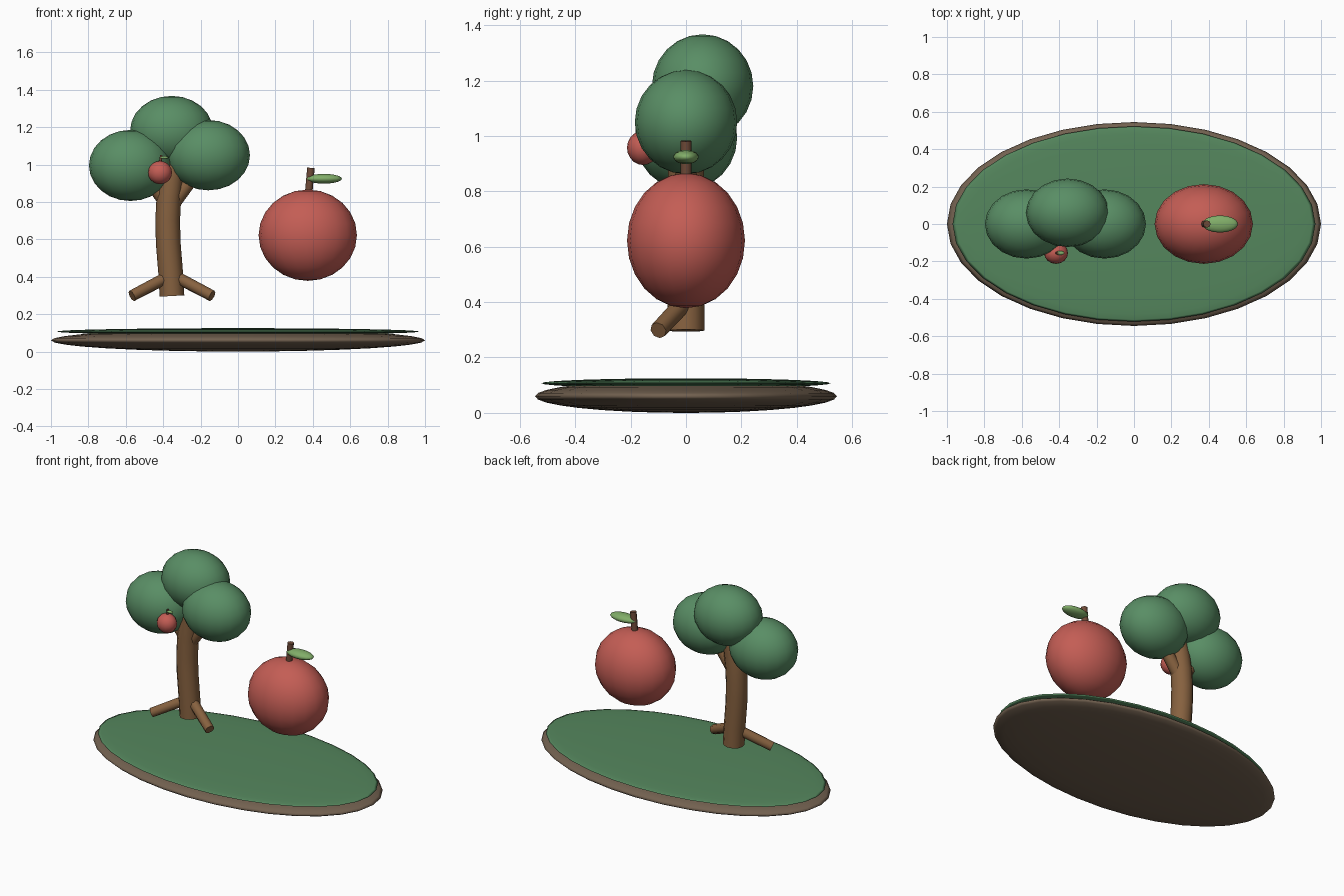
import bpy, math

if "Cube" in bpy.data.objects:
    bpy.data.objects.remove(bpy.data.objects["Cube"])

def mat(name, r, g, b):
    m = bpy.data.materials.new(name)
    m.diffuse_color = (r, g, b, 1)
    m.use_nodes = True
    m.node_tree.nodes["Principled BSDF"].inputs["Base Color"].default_value = m.diffuse_color
    return m

SOIL = mat("soil", 0.17, 0.12, 0.08)
GRASS = mat("grass", 0.09, 0.24, 0.11)
LEAVES = mat("leaves", 0.10, 0.27, 0.13)
BARK = mat("bark", 0.24, 0.12, 0.05)
STEM = mat("stem_brown", 0.16, 0.07, 0.04)
RED = mat("apple_red", 0.55, 0.11, 0.09)
LEAF = mat("leaf_green", 0.22, 0.42, 0.14)

def ellipsoid(name, loc, radii, material, segs=20, rings=12):
    bpy.ops.mesh.primitive_uv_sphere_add(segments=segs, ring_count=rings, radius=1, location=loc)
    o = bpy.context.object
    o.name = name
    o.scale = radii
    bpy.ops.object.transform_apply(location=False, rotation=False, scale=True)
    bpy.ops.object.shade_smooth()
    o.data.materials.append(material)
    return o

def tube(name, points, material, res=2):
    # points: (x, y, z, radius), swept as a capped round tube
    c = bpy.data.curves.new(name, 'CURVE')
    c.dimensions = '3D'
    c.bevel_depth = 1
    c.bevel_resolution = res
    c.use_fill_caps = True
    s = c.splines.new('POLY')
    s.points.add(len(points) - 1)
    for p, (x, y, z, r) in zip(s.points, points):
        p.co = (x, y, z, 1)
        p.radius = r
    o = bpy.data.objects.new(name, c)
    bpy.context.collection.objects.link(o)
    bpy.ops.object.select_all(action='DESELECT')
    o.select_set(True)
    bpy.context.view_layer.objects.active = o
    bpy.ops.object.convert(target='MESH')
    o = bpy.context.object
    o.name = name
    o.data.materials.append(material)
    bpy.ops.object.shade_smooth_by_angle(angle=math.radians(50))
    return o

# Island: soil disc with a thinner grass disc on top
ellipsoid("soil_base", (0, 0, 0.06), (1.0, 0.545, 0.06), SOIL, 32, 16)
ellipsoid("grass_top", (0, 0, 0.107), (0.97, 0.522, 0.018), GRASS, 32, 16)

# Trunk, gently bowed
tube("trunk", [(-0.353, 0, 0.297, 0.066), (-0.36, 0, 0.42, 0.066),
               (-0.373, 0, 0.58, 0.066), (-0.376, 0, 0.70, 0.066),
               (-0.37, 0, 0.82, 0.066), (-0.355, 0, 0.93, 0.064),
               (-0.33, 0, 1.04, 0.06)], BARK, 4)

# Branches into the crown and roots reaching forward
for side, d in (("left", -1), ("right", 1)):
    tube(side + "_branch", [(-0.365, 0, 0.77, 0.04), (-0.36 + d * 0.17, 0, 1.0, 0.035)], BARK)
    tube(side + "_root", [(-0.353 + d * 0.01, 0, 0.405, 0.033),
                          (-0.353 + d * 0.214, -0.1, 0.298, 0.031)], BARK)

# Crown
ellipsoid("crown_left", (-0.575, 0, 0.995), (0.222, 0.185, 0.19), LEAVES)
ellipsoid("crown_right", (-0.158, 0, 1.05), (0.222, 0.185, 0.188), LEAVES)
ellipsoid("crown_top", (-0.355, 0.06, 1.18), (0.222, 0.183, 0.187), LEAVES)

# Small hanging apple
ellipsoid("small_apple", (-0.417, -0.155, 0.957), (0.064, 0.058, 0.062), RED, 16, 10)
tube("small_stem", [(-0.417, -0.155, 1.0, 0.007), (-0.41, -0.155, 1.05, 0.007)], STEM)
ellipsoid("small_leaf", (-0.395, -0.155, 1.037), (0.024, 0.012, 0.008), LEAF, 12, 8)

# Large apple with stem and leaf
ellipsoid("large_apple", (0.373, 0, 0.622), (0.263, 0.213, 0.244), RED)
tube("large_stem", [(0.375, 0, 0.82, 0.02), (0.39, 0, 0.982, 0.02)], STEM)
ellipsoid("large_leaf", (0.46, 0, 0.924), (0.096, 0.046, 0.026), LEAF, 16, 10)
